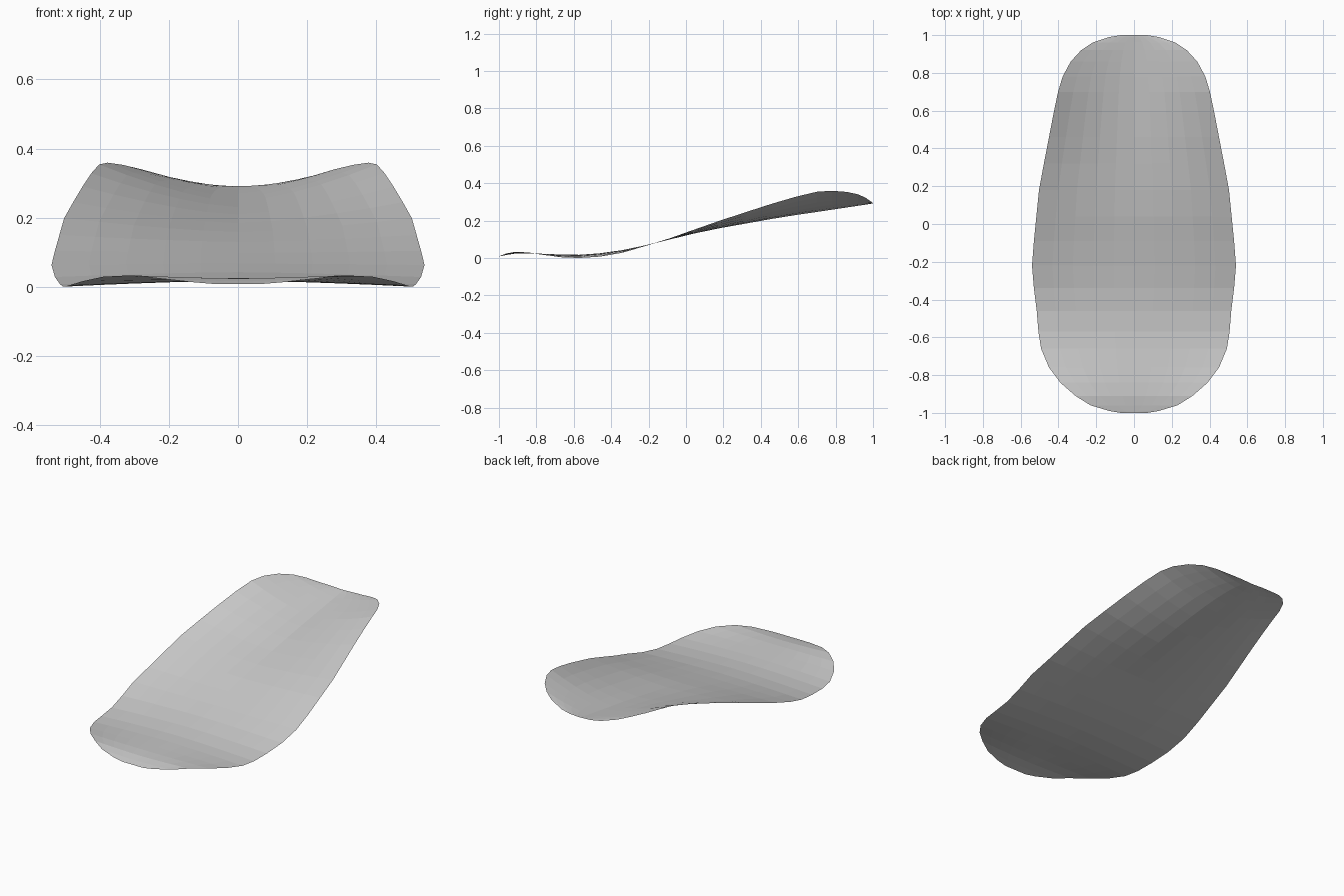
import bpy, bmesh

cube = bpy.data.objects.get("Cube")
if cube:
    bpy.data.objects.remove(cube, do_unlink=True)

# Stations along the sheet: y, half width, centre height, rim height
stations = [
    (-1.0, .07, .012, .012), (-.99, .13, .014, .017), (-.96, .23, .02, .028),
    (-.91, .31, .028, .037), (-.84, .39, .029, .033), (-.76, .45, .026, .02),
    (-.66, .492, .022, .007), (-.57, .506, .021, .004), (-.46, .515, .029, .011),
    (-.34, .53, .046, .032), (-.22, .54, .071, .067), (-.09, .53, .102, .108),
    (.04, .517, .134, .154), (.18, .503, .163, .203), (.32, .477, .188, .249),
    (.46, .45, .213, .294), (.59, .425, .234, .332), (.7, .402, .25, .358),
    (.78, .378, .262, .363), (.86, .335, .274, .357), (.92, .28, .283, .344),
    (.96, .22, .289, .326), (.99, .13, .294, .305), (1.0, .07, .295, .298),
]
HALF = 5

# Thin curved sheet lofted through the stations
bm = bmesh.new()
rows = []
for y, width, centre, rim in stations:
    row = []
    for i in range(-HALF, HALF + 1):
        t = i / HALF
        z = centre + (rim - centre) * abs(t) ** 1.5
        row.append(bm.verts.new((width * t, y, z)))
    rows.append(row)
for a, b in zip(rows, rows[1:]):
    for i in range(2 * HALF):
        bm.faces.new((a[i], a[i + 1], b[i + 1], b[i]))
bmesh.ops.recalc_face_normals(bm, faces=bm.faces)
if sum(f.normal.z for f in bm.faces) < 0:
    bmesh.ops.reverse_faces(bm, faces=bm.faces)

# Rest the lowest point on the ground
low = min(v.co.z for v in bm.verts)
bmesh.ops.translate(bm, verts=bm.verts, vec=(0, 0, -low))
mesh = bpy.data.meshes.new("curved_sheet")
bm.to_mesh(mesh)
bm.free()
sheet = bpy.data.objects.new("curved_sheet", mesh)
bpy.context.collection.objects.link(sheet)

# Plain grey finish
grey = bpy.data.materials.new("light_grey")
grey.use_nodes = True
colour = (.6, .6, .6, 1)
grey.diffuse_color = colour
grey.node_tree.nodes["Principled BSDF"].inputs["Base Color"].default_value = colour
mesh.materials.append(grey)
